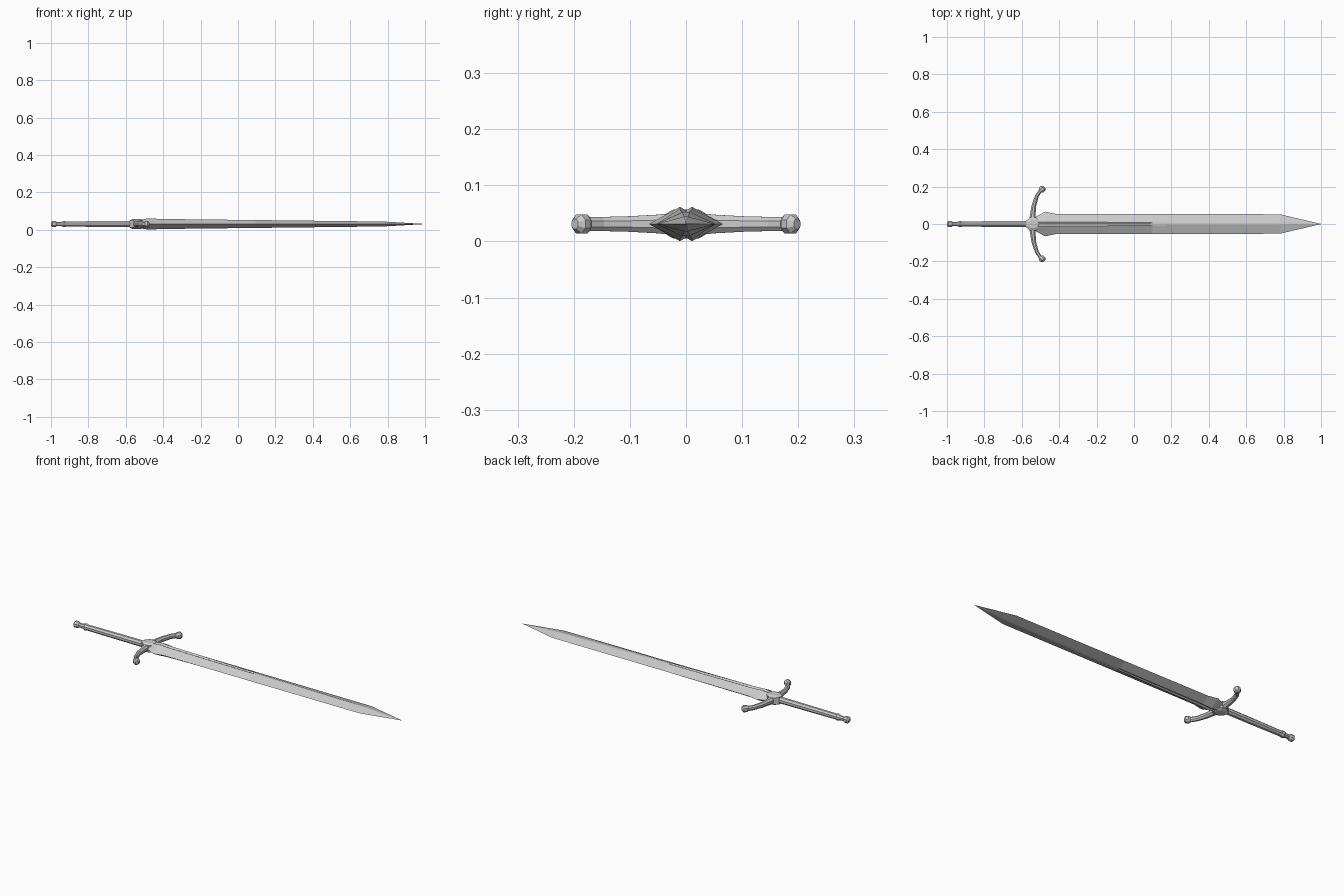
import bpy, bmesh, math
from mathutils import Vector

if "Cube" in bpy.data.objects:
    bpy.data.objects.remove(bpy.data.objects["Cube"])

ZC = 0.031  # height of the sword's central plane


def loft(name, rings, mirror_y=False):
    """Skin a list of equal-length point rings, capping both ends."""
    bm = bmesh.new()
    vr = [[bm.verts.new(p) for p in ring] for ring in rings]
    for a, b in zip(vr, vr[1:]):
        n = len(a)
        for i in range(n):
            bm.faces.new((a[i], a[(i + 1) % n], b[(i + 1) % n], b[i]))
    bm.faces.new(vr[0])
    bm.faces.new(vr[-1])
    if mirror_y:
        geom = bmesh.ops.duplicate(bm, geom=bm.verts[:] + bm.edges[:] + bm.faces[:])
        for v in geom["geom"]:
            if isinstance(v, bmesh.types.BMVert):
                v.co.y *= -1
    bmesh.ops.remove_doubles(bm, verts=bm.verts[:], dist=1e-5)
    bmesh.ops.recalc_face_normals(bm, faces=bm.faces[:])
    me = bpy.data.meshes.new(name)
    bm.to_mesh(me)
    bm.free()
    ob = bpy.data.objects.new(name, me)
    bpy.context.collection.objects.link(ob)
    return ob


def oval(center, side, up, a, b, n=8):
    """Ring of n points around center, half sizes a (side) and b (up)."""
    return [center + side * (a * math.cos(t)) + up * (b * math.sin(t))
            for t in (math.tau * (i + 0.5) / n for i in range(n))]


X, Y, Z = Vector((1, 0, 0)), Vector((0, 1, 0)), Vector((0, 0, 1))

# Blade: diamond section with a narrow fuller that fades out part way
# stations: x, half width, half thickness, fuller half width, fuller depth
blade = [(-0.53, 0.036, 0.022, 0.010, 0.005),
         (-0.475, 0.066, 0.0305, 0.011, 0.006),
         (-0.42, 0.054, 0.027, 0.011, 0.006),
         (0.09, 0.053, 0.021, 0.008, 0.004),
         (0.10, 0.053, 0.021, 0.007, 0.0),
         (0.78, 0.052, 0.013, 0.004, 0.0),
         (1.00, 0.0005, 0.0004, 0.0002, 0.0)]
loft("blade", [[(x, s * y, ZC + s * z) for s in (1, -1)
                for y, z in ((w, 0), (f, t), (0, t - d), (-f, t))]
               for x, w, t, f, d in blade])

# Guard block: bevelled octagonal boss
block = [(-0.026, 0.024), (-0.019, 0.038), (0.019, 0.038), (0.026, 0.024)]
loft("guard_block", [oval(Vector((-0.54, 0, ZC + z)), X, Y, r * 1.12, r)
                     for z, r in block])

# Guard arms: curved, tapering, with knobbed ends; mirrored
# stations: x, y, half width, half height
arm = [(-0.543, 0.015, 0.020, 0.022), (-0.541, 0.05, 0.016, 0.018),
       (-0.535, 0.10, 0.013, 0.015), (-0.519, 0.15, 0.011, 0.0135),
       (-0.503, 0.174, 0.010, 0.0135), (-0.496, 0.181, 0.018, 0.0185),
       (-0.486, 0.191, 0.018, 0.0185), (-0.479, 0.198, 0.009, 0.010)]
pts = [Vector((x, y, ZC)) for x, y, _, _ in arm]
rings = []
for i, p in enumerate(pts):
    d = (pts[min(i + 1, len(pts) - 1)] - pts[max(i - 1, 0)]).normalized()
    rings.append(oval(p, d.cross(Z), Z, arm[i][2], arm[i][3]))
loft("guard_arms", rings, mirror_y=True)

# Grip and pommel share one lathe-like octagonal profile: x, radius
grip = [(-0.93, 0.018), (-0.918, 0.015), (-0.75, 0.0165), (-0.56, 0.017)]
pommel = [(-1.0, 0.009), (-0.993, 0.018), (-0.977, 0.018), (-0.967, 0.011),
          (-0.945, 0.013), (-0.93, 0.019), (-0.92, 0.016)]
for name, prof in (("grip", grip), ("pommel", pommel)):
    loft(name, [oval(Vector((x, 0, ZC)), Y, Z, r, r) for x, r in prof])
